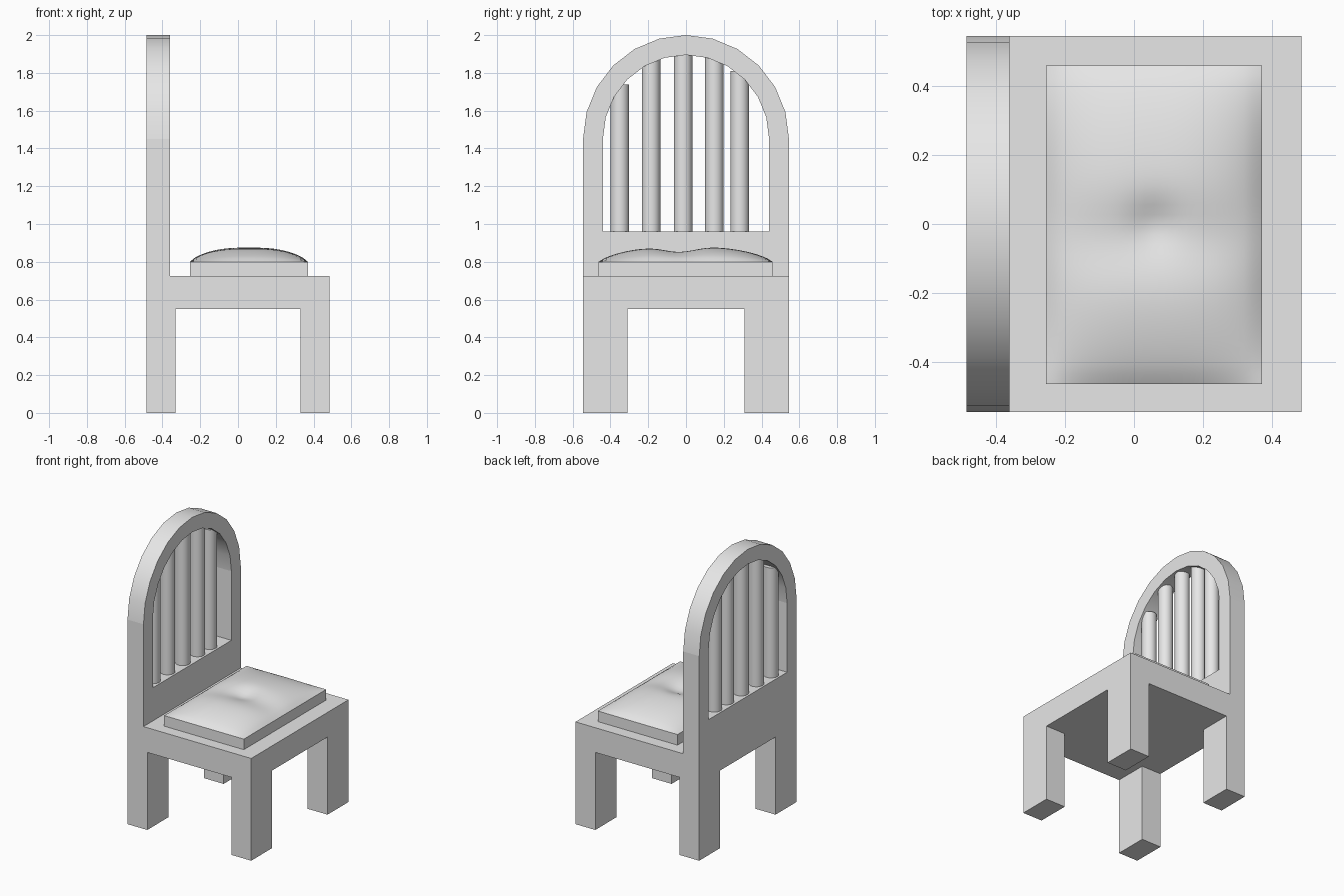
import bpy, bmesh, math
from mathutils import Vector

cube = bpy.data.objects.get("Cube")
if cube:
    bpy.data.objects.remove(cube, do_unlink=True)

grey = bpy.data.materials.new("light_grey")
grey.use_nodes = True
colour = (0.8, 0.8, 0.8, 1)
grey.diffuse_color = colour
grey.node_tree.nodes["Principled BSDF"].inputs["Base Color"].default_value = colour

HALF_X, HALF_Y = 0.485, 0.545
SEAT_LOW, SEAT_TOP = 0.55, 0.725
BACK_X, FRONT_X = -HALF_X, -0.36     # thickness of the backrest
SPRING = 1.45                        # height where the arch begins
INNER_Y, SILL = 0.44, 0.96           # opening of the backrest


def finish(bm, name, smooth=False):
    bmesh.ops.recalc_face_normals(bm, faces=bm.faces)
    mesh = bpy.data.meshes.new(name)
    bm.to_mesh(mesh)
    bm.free()
    mesh.materials.append(grey)
    obj = bpy.data.objects.new(name, mesh)
    bpy.context.collection.objects.link(obj)
    if smooth:
        bpy.ops.object.select_all(action="DESELECT")
        obj.select_set(True)
        bpy.context.view_layer.objects.active = obj
        bpy.ops.object.shade_smooth_by_angle(angle=math.radians(35))
    return obj


def box(bm, low, high):
    verts = bmesh.ops.create_cube(bm, size=1)["verts"]
    low, high = Vector(low), Vector(high)
    bmesh.ops.scale(bm, vec=high - low, verts=verts)
    bmesh.ops.translate(bm, vec=(low + high) / 2, verts=verts)


def band(name, outer, inner, smooth):
    """Slab between two (y, z) paths, as thick as the backrest."""
    bm = bmesh.new()
    rings = []
    for (oy, oz), (iy, iz) in zip(outer, inner):
        rings.append([bm.verts.new(p) for p in (
            (BACK_X, oy, oz), (FRONT_X, oy, oz), (FRONT_X, iy, iz), (BACK_X, iy, iz))])
    for a, b in zip(rings, rings[1:]):
        for i in range(4):
            j = (i + 1) % 4
            bm.faces.new((a[i], a[j], b[j], b[i]))
    bm.faces.new(rings[0])
    bm.faces.new(rings[-1])
    return finish(bm, name, smooth)


# Seat slab with four legs pulled down from its corners
bm = bmesh.new()
box(bm, (-HALF_X, -HALF_Y, SEAT_LOW), (HALF_X, HALF_Y, SEAT_TOP))
for axis, cut in (((1, 0, 0), 0.33), ((0, 1, 0), 0.31)):
    for side in (-cut, cut):
        bmesh.ops.bisect_plane(bm, geom=bm.verts[:] + bm.edges[:] + bm.faces[:],
                               plane_co=Vector(axis) * side, plane_no=axis)
corners = []
for face in bm.faces:
    c = face.calc_center_median()
    if c.z < SEAT_LOW + 0.01 and abs(c.x) > 0.33 and abs(c.y) > 0.31:
        corners.append(face)
for face in bmesh.ops.extrude_discrete_faces(bm, faces=corners)["faces"]:
    for v in face.verts:
        v.co.z = 0
finish(bm, "seat_and_legs")

# Backrest uprights with the lower panel
band("backrest_frame",
     [(-HALF_Y, SPRING), (-HALF_Y, SEAT_TOP), (HALF_Y, SEAT_TOP), (HALF_Y, SPRING)],
     [(-INNER_Y, SPRING), (-INNER_Y, SILL), (INNER_Y, SILL), (INNER_Y, SPRING)], False)


# Rounded top of the backrest
def arc(radius, rise, steps=12):
    return [(-radius * math.cos(math.pi * i / steps),
             SPRING + rise * math.sin(math.pi * i / steps)) for i in range(steps + 1)]


band("backrest_arch", arc(HALF_Y, 0.55), arc(INNER_Y, 0.445), True)

# Round spindles reaching from the panel into the arch
for n, y in enumerate((-0.35, -0.185, -0.015, 0.15, 0.285)):
    top = SPRING + 0.445 * math.sqrt(1 - (y / INNER_Y) ** 2) + 0.02
    bm = bmesh.new()
    bmesh.ops.create_cone(bm, cap_ends=True, segments=24, radius1=0.049, radius2=0.049,
                          depth=top - SILL + 0.02)
    bmesh.ops.translate(bm, verts=bm.verts,
                        vec=((BACK_X + FRONT_X) / 2, y, (top + SILL - 0.02) / 2))
    finish(bm, f"spindle_{n + 1}", True)

# Cushion: upright rim with a puffed, dimpled top
CX, CY, RX, RY, RIM = 0.0575, -0.002, 0.3125, 0.461, 0.80


def puff(u, v):
    x, y = u * RX, v * RY
    dome = 0.08 * (1 - abs(u) ** 2.6) ** 0.8 * (1 - abs(v) ** 2.6) ** 0.8
    valley = 0.025 * math.exp(-((y + 0.04) / 0.11) ** 2) * (1 - u * u)
    dimple = 0.02 * math.exp(-(x * x + y * y) / 0.005)
    return RIM + dome - valley - dimple


bm = bmesh.new()
bmesh.ops.create_grid(bm, x_segments=24, y_segments=32, size=1)
for v in bm.verts:
    u, w = max(-1, min(1, v.co.x)), max(-1, min(1, v.co.y))
    v.co = (CX + u * RX, CY + w * RY, puff(u, w))
edges = [e for e in bm.edges if e.is_boundary]
skirt = bmesh.ops.extrude_edge_only(bm, edges=edges)["geom"]
for v in skirt:
    if isinstance(v, bmesh.types.BMVert):
        v.co.z = SEAT_TOP
finish(bm, "cushion", True)
